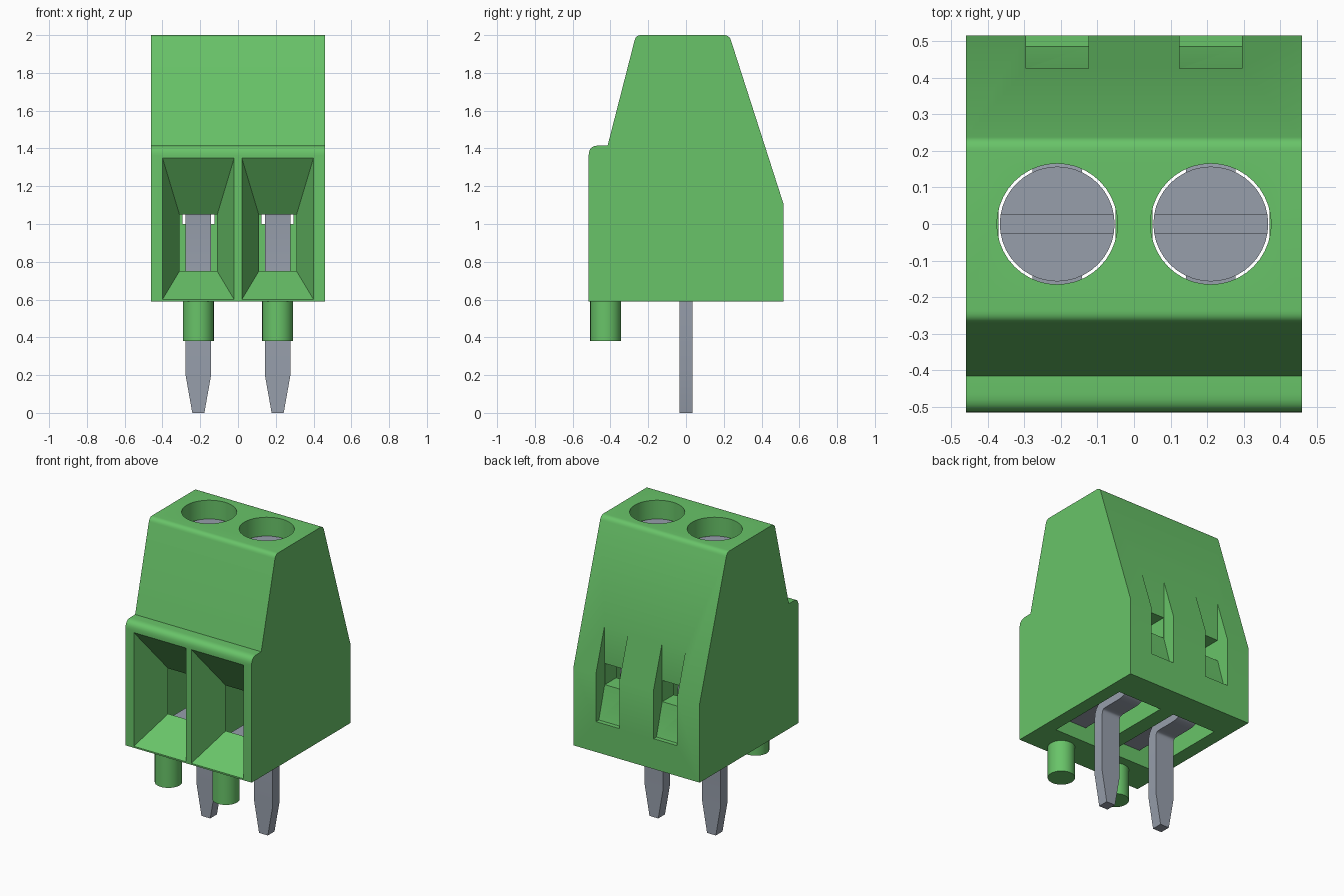
import bpy, bmesh, math
from mathutils import Vector

if "Cube" in bpy.data.objects:
    bpy.data.objects.remove(bpy.data.objects["Cube"], do_unlink=True)


def material(name, rgb):
    m = bpy.data.materials.new(name)
    m.use_nodes = True
    m.diffuse_color = (*rgb, 1)
    bsdf = next(n for n in m.node_tree.nodes if n.type == 'BSDF_PRINCIPLED')
    bsdf.inputs["Base Color"].default_value = (*rgb, 1)
    return m


GREEN = material("green plastic", (0.14, 0.55, 0.14))
STEEL = material("grey metal", (0.31, 0.345, 0.41))


def loft(name, sections, mat):
    """Solid skinned through equal-length loops of points, capped at both ends."""
    bm = bmesh.new()
    rings = [[bm.verts.new(p) for p in s] for s in sections]
    n = len(rings[0])
    for a, b in zip(rings, rings[1:]):
        for i in range(n):
            j = (i + 1) % n
            bm.faces.new((a[i], a[j], b[j], b[i]))
    bm.faces.new(rings[0])
    bm.faces.new(rings[-1])
    bmesh.ops.recalc_face_normals(bm, faces=bm.faces)
    mesh = bpy.data.meshes.new(name)
    bm.to_mesh(mesh)
    bm.free()
    mesh.materials.append(mat)
    ob = bpy.data.objects.new(name, mesh)
    bpy.context.collection.objects.link(ob)
    return ob


def prism(name, profile, x0, x1, mat):
    """Extrude a (y, z) profile along x."""
    return loft(name, [[(x, y, z) for y, z in profile] for x in (x0, x1)], mat)


def box(name, x, y, z, mat):
    return prism(name, [(y[0], z[0]), (y[1], z[0]), (y[1], z[1]), (y[0], z[1])], x[0], x[1], mat)


def cylinder(name, x, y, r, z0, z1, mat, n=32):
    ring = [(x + r * math.cos(math.tau * i / n), y + r * math.sin(math.tau * i / n)) for i in range(n)]
    return loft(name, [[(px, py, z) for px, py in ring] for z in (z0, z1)], mat)


def rounded(points, closed=True, n=6):
    """Round the corners of (y, z, size) points."""
    out = []
    for i, (y, z, t) in enumerate(points):
        p = Vector((y, z))
        if t == 0 or (not closed and i in (0, len(points) - 1)):
            out.append(p)
            continue
        a = p + (Vector(points[i - 1][:2]) - p).normalized() * t
        b = p + (Vector(points[(i + 1) % len(points)][:2]) - p).normalized() * t
        for k in range(n + 1):
            u = k / n
            out.append(a * (1 - u) ** 2 + p * 2 * u * (1 - u) + b * u * u)
    return out


def ribbon(name, x, path, half_width, half_thick, mat):
    """Flat strip following a (y, z) path; half_width is a function of z."""
    sections = []
    for i, p in enumerate(path):
        d = (path[min(i + 1, len(path) - 1)] - path[max(i - 1, 0)]).normalized()
        o = Vector((-d.y, d.x)) * half_thick
        w = half_width(p.y)
        sections.append([(x + sx * w, *(p + o * so)) for sx, so in ((-1, -1), (1, -1), (1, 1), (-1, 1))])
    return loft(name, sections, mat)


def cut(target, cutter):
    cutter.hide_render = True
    bpy.context.view_layer.objects.active = target
    mod = target.modifiers.new("cut", 'BOOLEAN')
    mod.operation = 'DIFFERENCE'
    mod.solver = 'EXACT'
    mod.object = cutter
    bpy.ops.object.modifier_apply(modifier=mod.name)
    bpy.data.objects.remove(cutter, do_unlink=True)


def smooth(ob):
    bpy.ops.object.select_all(action='DESELECT')
    ob.select_set(True)
    bpy.context.view_layer.objects.active = ob
    bpy.ops.object.shade_smooth_by_angle(angle=math.radians(30))


# Housing with sloped front and back and a rounded front lip
housing = prism("housing", rounded([
    (-0.515, 0.59, 0), (0.515, 0.59, 0), (0.515, 1.11, 0), (0.229, 2.0, 0.028),
    (-0.265, 2.0, 0.028), (-0.415, 1.415, 0), (-0.515, 1.415, 0.05)]), -0.46, 0.46, GREEN)


def funnel_section(cx, y):
    """Rectangle of the wire funnel at depth y, narrowing inwards."""
    t = (y + 0.515) / 0.23
    w = 0.19 - 0.09 * t
    z0, z1 = 0.60 + 0.15 * t, 1.35 - 0.30 * t
    return [(cx - w, y, z0), (cx + w, y, z0), (cx + w, y, z1), (cx - w, y, z1)]


for side, cx in (("right", -0.21), ("left", 0.21)):
    # Inner chamber open at the bottom, wire funnel, screw well
    cut(housing, box("chamber_cutter", (cx - 0.16, cx + 0.16), (-0.285, 0.305), (0.5, 1.3), GREEN))
    cut(housing, loft("funnel_cutter", [funnel_section(cx, y) for y in (-0.525, -0.275)], GREEN))
    cut(housing, cylinder("well_cutter", cx, 0, 0.165, 1.25, 2.1, GREEN, 40))
    # Rear notch with a ramp below and a window through to the chamber
    notch = [(0.6, 0.79), (0.485, 0.79), (0.425, 1.0), (0.425, 1.5), (0.6, 1.5)]
    cut(housing, prism("notch_cutter", notch, cx - 0.086, cx + 0.086, GREEN))
    cut(housing, box("window_cutter", (cx - 0.085, cx + 0.085), (0.29, 0.45), (1.0, 1.14), GREEN))

    # Slotted screw
    screw = cylinder(side + "_screw", cx, 0, 0.157, 1.2, 1.88, STEEL, 40)
    cut(screw, box("slot_cutter", (cx - 0.3, cx + 0.3), (-0.026, 0.026), (1.81, 2.0), STEEL))
    smooth(screw)

    # Locating peg under the front edge
    smooth(cylinder(side + "_peg", cx, -0.425, 0.082, 0.38, 0.6, GREEN))

    # Tapered pin bent back and up into the chamber
    path = rounded([(0, 0, 0), (0, 0.2, 0), (0, 0.66, 0.07), (0.255, 0.66, 0.07),
                    (0.255, 1.11, 0.07), (0.08, 1.13, 0)], closed=False)
    smooth(ribbon(side + "_pin", cx, path,
                  lambda z: 0.032 + 0.0355 * min(z / 0.2, 1), 0.035, STEEL))

    # Contact strip along the chamber floor
    box(side + "_contact_strip", (cx - 0.0675, cx + 0.0675), (-0.28, 0.24), (0.685, 0.745), STEEL)

smooth(housing)
